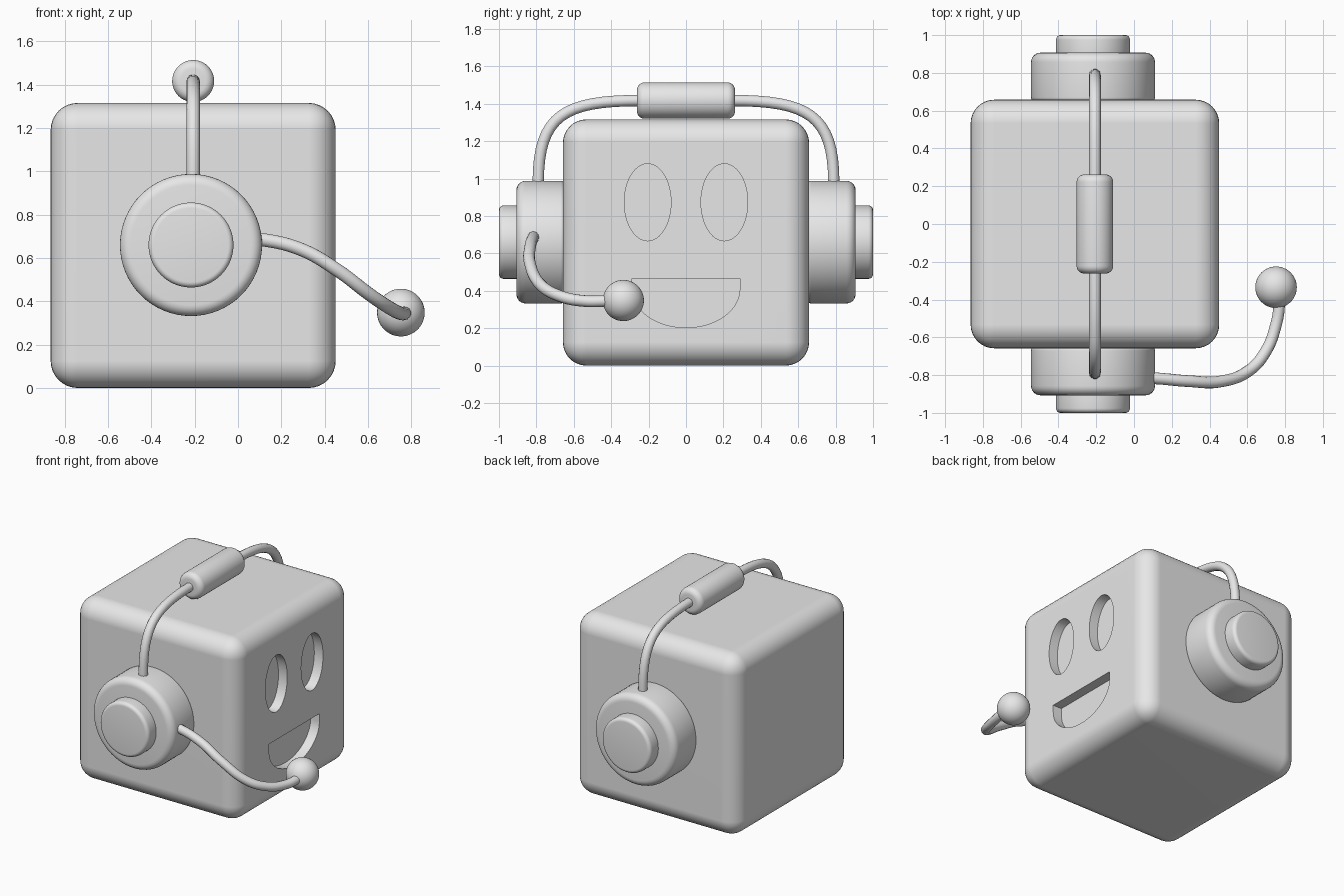
import bpy, bmesh, math
from mathutils import Matrix, Vector

if "Cube" in bpy.data.objects:
    bpy.data.objects.remove(bpy.data.objects["Cube"])

CX, CZ = -0.207, 0.66          # head centre

grey = bpy.data.materials.new("plain grey")
grey.diffuse_color = (0.8, 0.8, 0.8, 1)
grey.use_nodes = True
grey.node_tree.nodes["Principled BSDF"].inputs["Base Color"].default_value = grey.diffuse_color


def add(name, bm, angle=40):
    bmesh.ops.recalc_face_normals(bm, faces=bm.faces)
    me = bpy.data.meshes.new(name)
    bm.to_mesh(me)
    bm.free()
    me.materials.append(grey)
    ob = bpy.data.objects.new(name, me)
    bpy.context.collection.objects.link(ob)
    smooth(ob, angle)
    return ob


def select(ob):
    bpy.ops.object.select_all(action='DESELECT')
    ob.select_set(True)
    bpy.context.view_layer.objects.active = ob


def smooth(ob, angle=40):
    select(ob)
    bpy.ops.object.shade_smooth_by_angle(angle=math.radians(angle))


def lathe(name, profile, centre, sign=1, n=64):
    """Spin (radius, y) points round the y axis, closing both ends."""
    bm = bmesh.new()
    rings = []
    for r, y in profile:
        rings.append([bm.verts.new((centre[0] + r * math.cos(2 * math.pi * i / n),
                                    centre[1] + sign * y,
                                    centre[2] + r * math.sin(2 * math.pi * i / n)))
                      for i in range(n)])
    for a, b in zip(rings, rings[1:]):
        for i in range(n):
            j = (i + 1) % n
            bm.faces.new((a[i], a[j], b[j], b[i]))
    bm.faces.new(rings[0])
    bm.faces.new(rings[-1])
    return add(name, bm)


def rounded(r, y0, y1, b0, b1, k=6):
    """Cylinder profile with rounded rims of radius b0 and b1."""
    q = [math.pi / 2 * i / k for i in range(k + 1)]
    return ([(r - b0 + b0 * math.sin(a), y0 + b0 - b0 * math.cos(a)) for a in q] +
            [(r - b1 + b1 * math.cos(a), y1 - b1 + b1 * math.sin(a)) for a in q])


def tube(name, splines, radius):
    """Round wire along Bezier points given as (co, left handle, right handle)."""
    cu = bpy.data.curves.new(name, 'CURVE')
    cu.dimensions = '3D'
    cu.bevel_depth = radius
    cu.bevel_resolution = 5
    cu.resolution_u = 16
    cu.use_fill_caps = True
    for pts in splines:
        sp = cu.splines.new('BEZIER')
        sp.bezier_points.add(len(pts) - 1)
        for bp, p in zip(sp.bezier_points, pts):
            if len(p) == 3 and isinstance(p[0], tuple):
                bp.handle_left_type = bp.handle_right_type = 'FREE'
                bp.co, bp.handle_left, bp.handle_right = p
            else:
                bp.co = p
                bp.handle_left_type = bp.handle_right_type = 'AUTO'
    ob = bpy.data.objects.new(name, cu)
    bpy.context.collection.objects.link(ob)
    cu.materials.append(grey)
    select(ob)
    bpy.ops.object.convert(target='MESH')
    smooth(bpy.context.object)


# rounded cube head
bm = bmesh.new()
bmesh.ops.create_cube(bm, size=1.316, matrix=Matrix.Translation((CX, 0, 0.658)))
bmesh.ops.bevel(bm, geom=bm.edges[:], offset=0.125, segments=8, profile=0.5,
                affect='EDGES')
head = add("head", bm)


# recessed eyes and mouth
def cutter(outline, depth=0.07):
    bm = bmesh.new()
    x = CX + 0.658
    f = bm.faces.new([bm.verts.new((x - depth, y, z)) for y, z in outline])
    ext = bmesh.ops.extrude_face_region(bm, geom=[f])
    bmesh.ops.translate(bm, vec=Vector((depth + 0.1, 0, 0)),
                        verts=[v for v in ext["geom"] if isinstance(v, bmesh.types.BMVert)])
    ob = add("face_cutter", bm)
    ob.hide_render = True
    return ob


turn = [2 * math.pi * i / 48 for i in range(48)]
outlines = [[(s * 0.205 + 0.125 * math.cos(a), 0.873 + 0.206 * math.sin(a)) for a in turn]
            for s in (-1, 1)]
outlines.append([(0.288, 0.465), (-0.288, 0.465)] +
                [(-0.288 * math.cos(math.pi * i / 32), 0.41 - 0.207 * math.sin(math.pi * i / 32))
                 for i in range(33)])
for outline in outlines:
    cut = cutter(outline)
    mod = head.modifiers.new("cut", 'BOOLEAN')
    mod.operation, mod.solver, mod.object = 'DIFFERENCE', 'EXACT', cut
    select(head)
    bpy.ops.object.modifier_apply(modifier=mod.name)
    bpy.data.objects.remove(cut)
smooth(head)
head.modifiers.new("even_shading", 'WEIGHTED_NORMAL').keep_sharp = True

# ear cups with round buttons
for s, side in ((-1, "right"), (1, "left")):
    lathe(side + "_ear_cup", rounded(0.328, 0.65, 0.907, 0.02, 0.05), (-0.217, 0, CZ), s)
    lathe(side + "_ear_button", rounded(0.196, 0.88, 1.0, 0.01, 0.025), (-0.217, 0, CZ), s)

# headband wire and top pad
bands = []
for s in (-1, 1):
    x = CX
    bands.append([((x, s * 0.79, 0.9), (x, s * 0.79, 0.85), (x, s * 0.79, 0.93)),
                  ((x, s * 0.79, 0.98), (x, s * 0.79, 0.95), (x, s * 0.79, 1.34)),
                  ((x, s * 0.24, 1.417), (x, s * 0.65, 1.417), (x, s * 0.2, 1.417))])
tube("headband_wire", bands, 0.031)
lathe("headband_pad", rounded(0.097, -0.262, 0.262, 0.04, 0.04), (CX, 0, 1.417), n=40)

# microphone boom and ball
tube("microphone_boom", [[(0.03, -0.815, 0.69), (0.11, -0.817, 0.685), (0.29, -0.832, 0.64),
                          (0.45, -0.835, 0.55), (0.61, -0.775, 0.43), (0.70, -0.67, 0.37),
                          (0.75, -0.54, 0.345), (0.768, -0.43, 0.345), (0.76, -0.34, 0.348)]],
     0.031)
bm = bmesh.new()
bmesh.ops.create_uvsphere(bm, u_segments=40, v_segments=24, radius=0.11,
                          matrix=Matrix.Translation((0.752, -0.335, 0.348)))
add("microphone_ball", bm)
